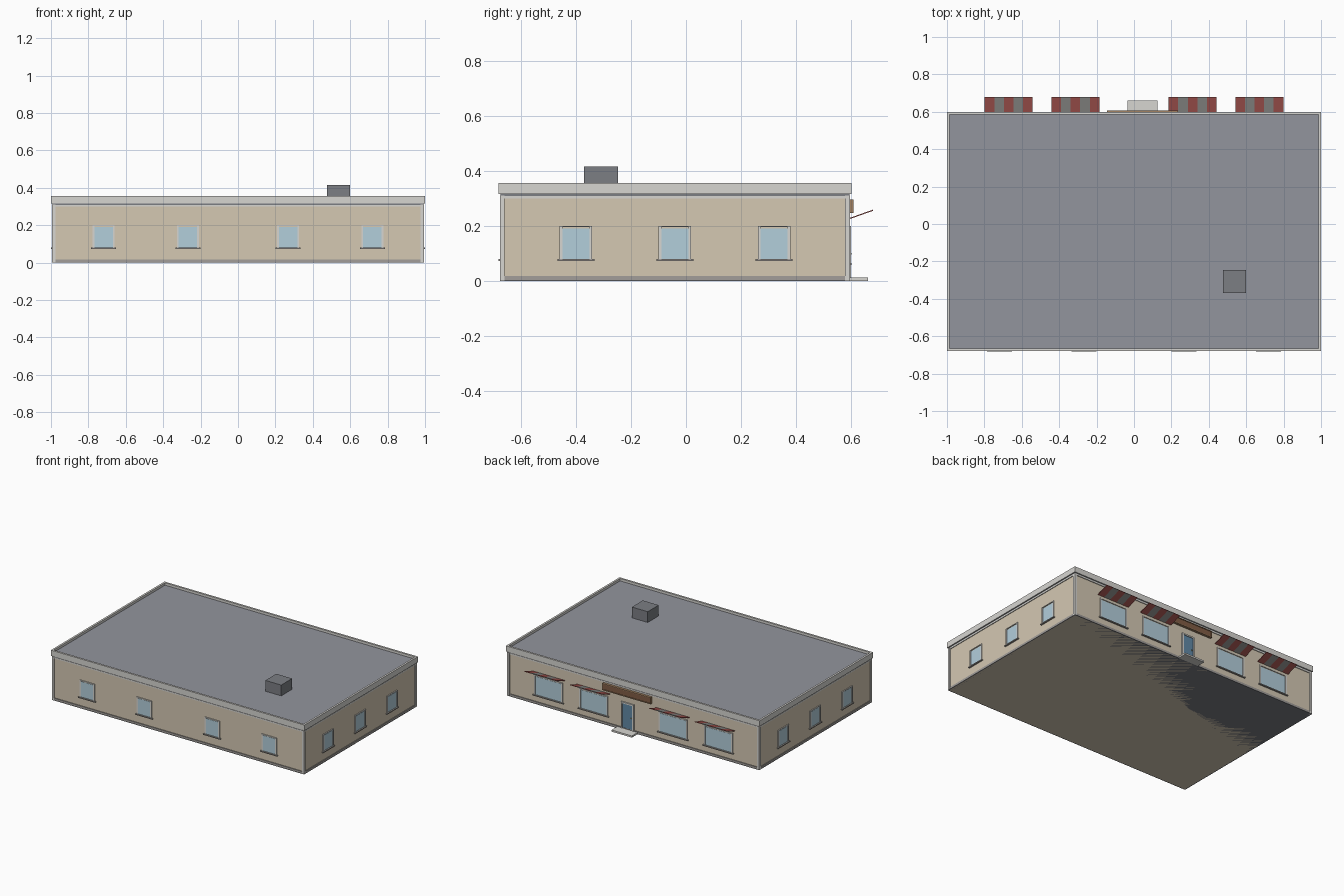
import bpy, math
from mathutils import Matrix

if "Cube" in bpy.data.objects:
    bpy.data.objects.remove(bpy.data.objects["Cube"])

def mat(name, r, g, b):
    m = bpy.data.materials.new(name)
    m.diffuse_color = (r, g, b, 1)
    m.use_nodes = True
    m.node_tree.nodes["Principled BSDF"].inputs["Base Color"].default_value = m.diffuse_color
    return m

WALL = mat("wall_beige", 0.66, 0.58, 0.45)
TRIM = mat("trim_light", 0.68, 0.67, 0.64)
BASE = mat("plinth_grey", 0.36, 0.34, 0.32)
ROOF = mat("roof_grey", 0.29, 0.30, 0.34)
DARK = mat("dark_grey", 0.20, 0.21, 0.23)
GLASS = mat("glass", 0.45, 0.62, 0.71)
DOOR = mat("door_blue", 0.12, 0.25, 0.38)
RED = mat("awning_red", 0.42, 0.10, 0.09)
PALE = mat("awning_pale", 0.30, 0.30, 0.29)
WOOD = mat("sign_wood", 0.22, 0.11, 0.06)
WOOD2 = mat("sign_edge", 0.36, 0.22, 0.12)
BRASS = mat("brass", 0.6, 0.45, 0.15)

FACES = [(0, 1, 2, 3), (7, 6, 5, 4), (0, 4, 5, 1), (1, 5, 6, 2), (2, 6, 7, 3), (3, 7, 4, 0)]

def box(name, x, y, z, m, frame=Matrix()):
    """Box from (min, max) ranges, placed through a facade frame."""
    p = [(x[i], y[j], z[k]) for k in (0, 1) for i, j in ((0, 0), (0, 1), (1, 1), (1, 0))]
    me = bpy.data.meshes.new(name)
    me.from_pydata([frame @ Matrix.Translation(v).translation for v in p], [], FACES)
    me.materials.append(m)
    ob = bpy.data.objects.new(name, me)
    bpy.context.collection.objects.link(ob)
    return ob

CY = -0.04                  # centre of the building in y
HX, HY = 0.995, 0.636       # outer half sizes at the corner posts
R = 0.006                   # recess of the wall panels

def ring(name, hx, hy, t, z, m):
    """Rectangular ring of four bars with thickness t."""
    for s in (-1, 1):
        box(name, (-hx, hx), sorted((CY + s * hy, CY + s * (hy - t))), z, m)
        box(name, sorted((s * hx, s * (hx - t))), (CY - hy + t, CY + hy - t), z, m)

# main body, corner posts, plinth, top band and parapet
box("body", (-HX + R, HX - R), (CY - HY + R, CY + HY - R), (0, 0.325), WALL)
for sx in (-1, 1):
    for sy in (-1, 1):
        box("corner_post", sorted((sx * HX, sx * (HX - 0.018))),
            sorted((CY + sy * HY, CY + sy * (HY - 0.018))), (0, 0.31), TRIM)
ring("plinth", HX - 0.001, HY - 0.001, 0.02, (0, 0.017), BASE)
ring("top_band", HX - 0.001, HY - 0.001, 0.02, (0.299, 0.309), TRIM)
ring("shadow_gap", HX - 0.003, HY - 0.003, 0.02, (0.309, 0.315), DARK)
ring("parapet", 1.0, 0.64, 0.014, (0.315, 0.355), TRIM)
box("underside", (-HX, HX), (CY - HY, CY + HY), (0, 0.003), DARK)
box("roof", (-0.988, 0.988), (CY - 0.628, CY + 0.628), (0.316, 0.338), ROOF)
box("roof_unit", (0.475, 0.60), (-0.37, -0.247), (0.336, 0.415), DARK)

# facade frames: local x runs along the wall, local -y points outward
def facade(angle, dist):
    return (Matrix.Translation((0, CY, 0)) @ Matrix.Rotation(angle, 4, 'Z')
            @ Matrix.Translation((0, -dist, 0)))

FRONT = facade(0, HY - R)
RIGHT = facade(math.pi / 2, HX - R)
BACK = facade(math.pi, HY - R)
LEFT = facade(-math.pi / 2, HX - R)

def window(f, c, w, z0, z1, t=0.01):
    h = w / 2
    box("window_pane", (c - h + t, c + h - t), (-0.0015, 0.005), (z0, z1 - t), GLASS, f)
    for s in (-1, 1):
        box("window_jamb", sorted((c + s * h, c + s * (h - t))), (-0.006, 0.005), (z0, z1), TRIM, f)
    box("window_head", (c - h + t, c + h - t), (-0.006, 0.005), (z1 - t / 2, z1), TRIM, f)
    box("window_sill", (c - h - 0.008, c + h + 0.008), (-0.011, 0.005), (z0 - 0.007, z0), BASE, f)

for c in (-0.718, -0.268, 0.268, 0.718):
    window(FRONT, c, 0.118, 0.08, 0.20)
for c in (-0.36, 0, 0.36):
    window(RIGHT, c, 0.118, 0.08, 0.20)
    window(LEFT, c, 0.118, 0.08, 0.20)

# shop windows with striped awnings that tilt up outward
for c in (-0.67, -0.313, 0.313, 0.67):
    window(BACK, c, 0.225, 0.065, 0.205)
    tilt = BACK @ Matrix.Translation((c, 0, 0.225)) @ Matrix.Rotation(-math.radians(19.5), 4, 'X')
    for i in range(5):
        x = -0.128 + i * 0.0512
        box("awning_stripe", (x, x + 0.0512), (-0.095, 0), (-0.002, 0.002), PALE if i % 2 else RED, tilt)

# entrance: door, frame, knob, step and sign
D = -0.045
box("door", (D - 0.04, D + 0.04), (-0.004, 0.005), (0.012, 0.19), DOOR, BACK)
for s in (-1, 1):
    box("door_jamb", sorted((D + s * 0.04, D + s * 0.05)), (-0.009, 0.005), (0.003, 0.20), TRIM, BACK)
box("door_head", (D - 0.04, D + 0.04), (-0.009, 0.005), (0.19, 0.20), TRIM, BACK)
bpy.ops.mesh.primitive_uv_sphere_add(segments=10, ring_count=6, radius=0.004,
                                     location=BACK @ Matrix.Translation((D + 0.03, -0.007, 0.098)).translation)
knob = bpy.context.object
knob.name = "door_knob"
knob.data.materials.append(BRASS)
bpy.ops.object.shade_smooth_by_angle()
box("door_step", (D - 0.08, D + 0.08), (-0.07, 0.005), (0, 0.012), TRIM, BACK)
box("sign_board", (D - 0.185, D + 0.185), (-0.014, 0.002), (0.252, 0.29), WOOD, BACK)
for z in (0.247, 0.290):
    box("sign_rail", (D - 0.19, D + 0.19), (-0.018, 0.002), (z, z + 0.005), WOOD2, BACK)
for s in (-1, 1):
    box("sign_end", sorted((D + s * 0.185, D + s * 0.19)), (-0.018, 0.002), (0.252, 0.29), WOOD2, BACK)
